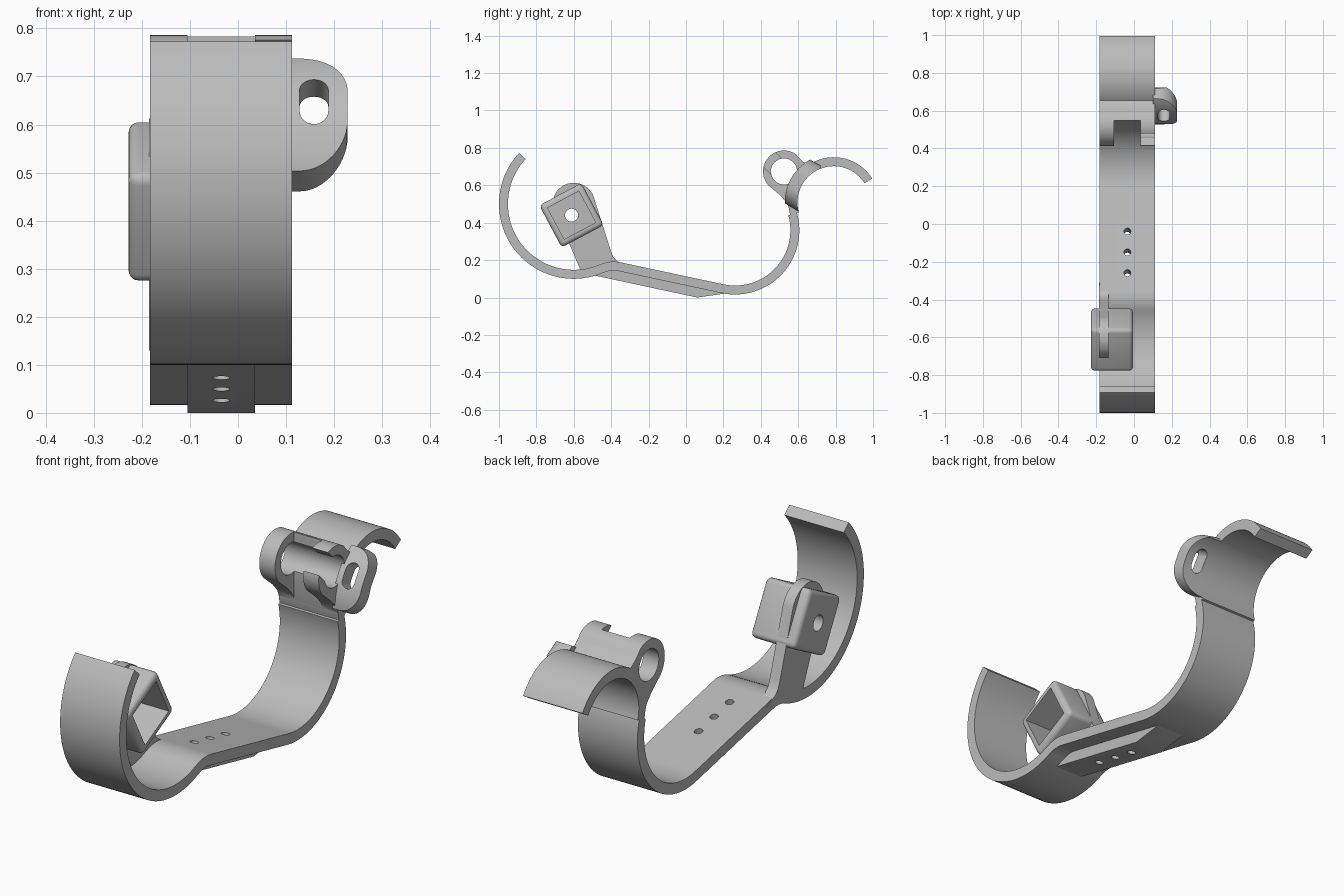
import bpy, bmesh, math
from mathutils import Matrix

if "Cube" in bpy.data.objects:
    bpy.data.objects.remove(bpy.data.objects["Cube"])

grey = bpy.data.materials.new("plain grey")
grey.diffuse_color = (0.5, 0.5, 0.5, 1)
grey.use_nodes = True
grey.node_tree.nodes["Principled BSDF"].inputs["Base Color"].default_value = grey.diffuse_color
X0, X1 = -0.183, 0.112          # width of the strap
SLOPE = math.radians(-12)       # tilt of the straight middle run


def finish(name, bm):
    bmesh.ops.recalc_face_normals(bm, faces=bm.faces)
    me = bpy.data.meshes.new(name)
    bm.to_mesh(me)
    bm.free()
    ob = bpy.data.objects.new(name, me)
    me.materials.append(grey)
    bpy.context.collection.objects.link(ob)
    return ob


def prism(name, pts, x0, x1):
    """Side profile of (y, z) points extruded along x."""
    bm = bmesh.new()
    f = bm.faces.new([bm.verts.new((x0, y, z)) for y, z in pts])
    ext = bmesh.ops.extrude_face_region(bm, geom=[f])
    bmesh.ops.translate(bm, vec=(x1 - x0, 0, 0),
                        verts=[v for v in ext["geom"] if isinstance(v, bmesh.types.BMVert)])
    return finish(name, bm)


def box(name, size, loc, tilt, bevel=0.0):
    bm = bmesh.new()
    bmesh.ops.create_cube(bm, size=1, matrix=Matrix.Diagonal((*size, 1)))
    if bevel:
        bmesh.ops.bevel(bm, geom=bm.edges[:], offset=bevel, segments=4,
                        profile=0.5, affect='EDGES')
    bm.transform(Matrix.Translation(loc) @ Matrix.Rotation(tilt, 4, 'X'))
    return finish(name, bm)


def cylinder(name, r, depth, loc, rot):
    bm = bmesh.new()
    bmesh.ops.create_cone(bm, cap_ends=True, segments=40, radius1=r, radius2=r, depth=depth,
                          matrix=Matrix.Translation(loc) @ rot)
    return finish(name, bm)


def combine(ob, tools, op='DIFFERENCE', remove=True):
    """Apply boolean tools to a part, then drop the tools."""
    for t in tools:
        m = ob.modifiers.new("cut", 'BOOLEAN')
        m.operation, m.solver, m.object = op, 'EXACT', t
    dg = bpy.context.evaluated_depsgraph_get()
    me = bpy.data.meshes.new_from_object(ob.evaluated_get(dg))
    ob.modifiers.clear()
    ob.data = me
    if remove:
        for t in tools:
            bpy.data.objects.remove(t)


def arc(c, r, a0, a1, n):
    return [(c[0] + r * math.cos(math.radians(a0 + (a1 - a0) * i / n)),
             c[1] + r * math.sin(math.radians(a0 + (a1 - a0) * i / n))) for i in range(n + 1)]


ALONG_X = Matrix.Rotation(math.pi / 2, 4, 'Y')

# Strap: four tangent arcs (centre, radius, start, end, steps) thickened both ways
H = 0.024
TIP = (0.79, 0.508)
runs = [((-0.6, 0.5), 0.376, 137, 294, 48), ((-0.387, 0.018), 0.15, 114, 78, 12),
        ((0.262, 0.36), 0.32, 258, 375.7, 40), (TIP, 0.218, 195.7, 32, 44)]
inner, outer = [], []
for c, r, a0, a1, n in runs:
    s = 1 if a1 > a0 else -1
    inner += arc(c, r - s * H, a0, a1, n)
    outer += arc(c, r + s * H, a0, a1, n)
strap = prism("strap", inner + outer[::-1], X0, X1)

# Thickened pad under the straight run
pad = prism("under_pad", [(-0.5, 0.12), (0.06, 0.0), (0.215, 0.022), (0.2, 0.046),
                          (-0.32, 0.155), (-0.4, 0.155)], -0.105, 0.035)

# Three screw holes through strap and pad
holes = [cylinder("hole_cutter", 0.018, 0.4, (-0.035, y, 0.085 - 0.2126 * y),
                  Matrix.Rotation(SLOPE, 4, 'X')) for y in (-0.045, -0.155, -0.265)]
combine(strap, holes, remove=False)
combine(pad, holes)

# Pivot lugs: one round body, bored, then opened in the middle
C = (0.524, 0.674)
body = arc(C, 0.112, 55, 222, 36) + [(0.505, 0.545), (0.54, 0.505), (0.553, 0.47)]
body += arc(TIP, 0.218, 188, 122, 16) + [(0.652, 0.71), (0.625, 0.727), (0.605, 0.745)]
lugs = prism("pivot_lugs", body, X0, X1)
bore = cylinder("bore_cutter", 0.07, 1, (0, *C), ALONG_X)
gap = prism("gap_cutter", [(0.3, 0.4), (0.548, 0.4), (0.548, 0.9), (0.3, 0.9)], -0.105, 0.035)
# slanted slot that turns the right lug into an open hook
slot = box("slot_cutter", (0.2, 0.2, 0.1), (0.1345, C[0] - 0.0775, C[1] + 0.0635),
           math.radians(-45))
combine(lugs, [bore, gap, slot])

# Side loop: curved plate trimmed to a rounded outline with an oblong hole
loop = prism("side_loop", arc(TIP, 0.194, 197, 110, 32) + arc(TIP, 0.262, 110, 197, 32),
             0.1, 0.228)


def outline(name, pts):
    """(x, along) outline extruded square to the tilted loop."""
    bm = bmesh.new()
    f = bm.faces.new([bm.verts.new((x, u, -0.25)) for x, u in pts])
    ext = bmesh.ops.extrude_face_region(bm, geom=[f])
    bmesh.ops.translate(bm, vec=(0, 0, 0.5),
                        verts=[v for v in ext["geom"] if isinstance(v, bmesh.types.BMVert)])
    bm.transform(Matrix.Translation((0, 0.61, 0.612)) @ Matrix.Rotation(math.radians(60), 4, 'X'))
    return finish(name, bm)


rim = outline("rim_cutter", [(0.05, -0.135)] + arc((0.128, -0.035), 0.1, -90, 0, 14)
              + arc((0.128, 0.035), 0.1, 0, 90, 14) + [(0.05, 0.135)])
eye = outline("eye_cutter", arc((0.158, -0.012), 0.03, 180, 360, 14)
              + arc((0.158, 0.038), 0.03, 0, 180, 14))
combine(loop, [rim], 'INTERSECT')
combine(loop, [eye])
bev = loop.modifiers.new("soft_edges", 'BEVEL')
bev.width, bev.segments, bev.limit_method = 0.012, 3, 'ANGLE'
bev.angle_limit = math.radians(40)

# Arm with a rounded head, rising from the strap
arm = prism("holder_arm", arc((-0.6, 0.5), 0.113, 18, 205, 32)
            + [(-0.625, 0.29), (-0.557, 0.13), (-0.4, 0.165), (-0.31, 0.165), (-0.335, 0.181),
               (-0.365, 0.193), (-0.388, 0.215), (-0.402, 0.25)], -0.185, -0.135)

# Square socket open to one side, with a hole through its floor
B = (-0.612, 0.44)
TILT = math.radians(28)
socket = box("square_socket", (0.223, 0.255, 0.255), (-0.1165, *B), TILT, 0.022)
cavity = box("cavity_cutter", (0.4, 0.19, 0.19), (0.015, *B), TILT)
pin = cylinder("pin_cutter", 0.035, 0.6, (-0.2, *B), ALONG_X)
combine(socket, [cavity, pin], remove=False)
combine(arm, [cavity, pin])

# Smooth curved faces, keep crisp edges
for ob in bpy.data.objects:
    bpy.ops.object.select_all(action='DESELECT')
    ob.select_set(True)
    bpy.context.view_layer.objects.active = ob
    bpy.ops.object.shade_smooth_by_angle(angle=math.radians(30))
